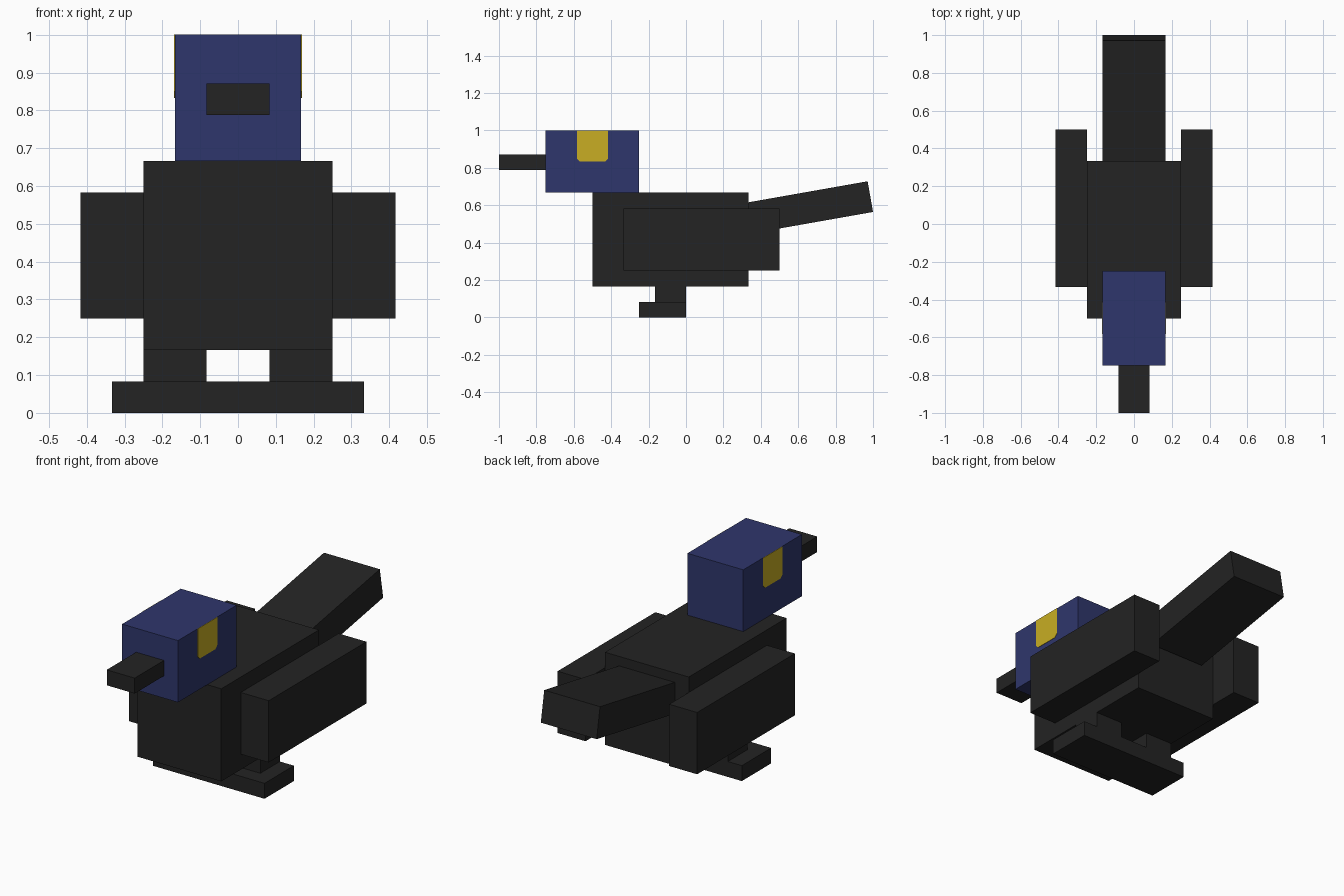
import bpy
import bmesh
from math import radians
from mathutils import Matrix, Vector

cube = bpy.data.objects.get("Cube")
if cube:
    bpy.data.objects.remove(cube, do_unlink=True)

U = 1 / 12  # modelling grid step


def material(name, rgb):
    mat = bpy.data.materials.new(name)
    mat.use_nodes = True
    mat.diffuse_color = (*rgb, 1)
    mat.node_tree.nodes["Principled BSDF"].inputs["Base Color"].default_value = (*rgb, 1)
    return mat


black = material("feather black", (0.017, 0.017, 0.017))
blue = material("head blue", (0.028, 0.037, 0.15))
yellow = material("eye yellow", (0.58, 0.42, 0.017))


def add_object(name, bm, mat):
    mesh = bpy.data.meshes.new(name)
    bm.to_mesh(mesh)
    bm.free()
    mesh.materials.append(mat)
    obj = bpy.data.objects.new(name, mesh)
    bpy.context.collection.objects.link(obj)
    return obj


def box(name, low, high, mat):
    """Box between two corners given in grid steps."""
    a, b = Vector(low) * U, Vector(high) * U
    bm = bmesh.new()
    bmesh.ops.create_cube(bm, size=1, matrix=Matrix.Translation((a + b) / 2)
                          @ Matrix.Diagonal((*(b - a), 1)))
    return add_object(name, bm, mat)


def eye_plate(name, side):
    """Thin plate with clipped lower corners on the side of the head."""
    c = 0.2
    outline = [(-7, 12), (-7, 10 + c), (-7 + c, 10), (-5 - c, 10), (-5, 10 + c), (-5, 12)]
    bm = bmesh.new()
    face = bm.faces.new([bm.verts.new((side * 2 * U, y * U, z * U)) for y, z in outline])
    solid = bmesh.ops.extrude_face_region(bm, geom=[face])
    verts = [v for v in solid["geom"] if isinstance(v, bmesh.types.BMVert)]
    bmesh.ops.translate(bm, verts=verts, vec=(side * 0.002, 0, 0))
    bmesh.ops.recalc_face_normals(bm, faces=bm.faces)
    return add_object(name, bm, yellow)


# Body, head and beak
box("body", (-3, -6, 2), (3, 4, 8), black)
box("head", (-2, -9, 8), (2, -3, 12), blue)
box("beak", (-1, -12, 9.45), (1, -9, 10.45), black)

# Tail, raised from the back of the body
tail = box("tail", (-2, 0, -1), (2, 8, 1), black)
tail.location = (0, 0.329, 0.53)
tail.rotation_euler.x = radians(10)

# Paired wings, legs, feet and eyes
for side_name, s in (("left", 1), ("right", -1)):
    for part, near, far, y0, y1, z0, z1 in (
        ("wing", 3, 5, -4, 6, 3, 7),
        ("leg", 1, 3, -2, 0, 1, 2),
        ("foot", 0, 4, -3, 0, 0, 1),
    ):
        x0, x1 = sorted((s * near, s * far))
        box(f"{side_name}_{part}", (x0, y0, z0), (x1, y1, z1), black)
    eye_plate(f"{side_name}_eye", s)
